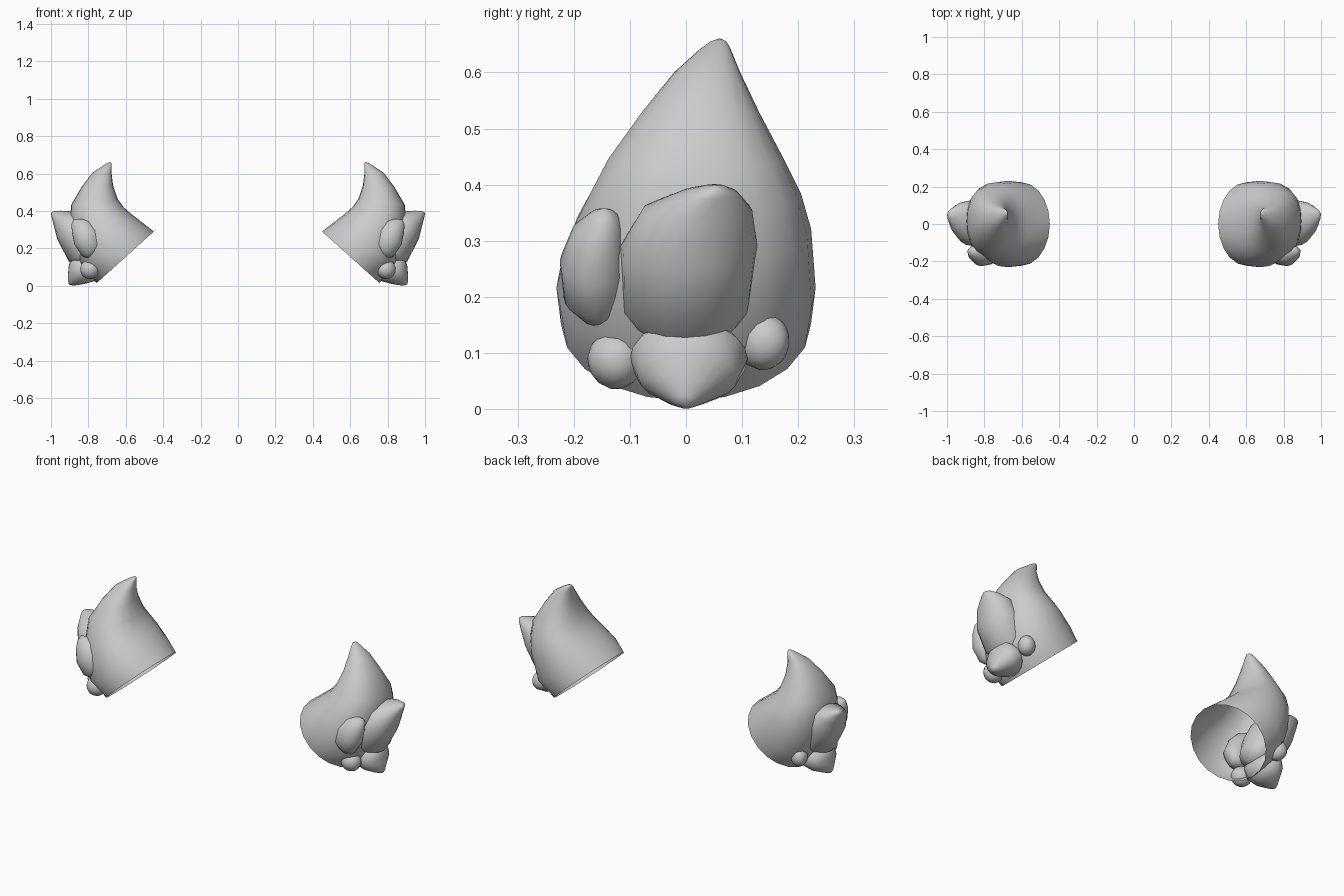
import bpy, bmesh, math
from mathutils import Vector

if "Cube" in bpy.data.objects:
    bpy.data.objects.remove(bpy.data.objects["Cube"])

SIDES = 20


def finish(obj):
    # mirror each part to the other shoulder, smooth shading
    m = obj.modifiers.new("mirror", 'MIRROR')
    m.use_axis = (True, False, False)
    for p in obj.data.polygons:
        p.use_smooth = True


def make_object(name, bm):
    bmesh.ops.recalc_face_normals(bm, faces=bm.faces[:])
    me = bpy.data.meshes.new(name)
    bm.to_mesh(me)
    bm.free()
    obj = bpy.data.objects.new(name, me)
    bpy.context.collection.objects.link(obj)
    finish(obj)
    return obj


def loft(name, rings, tip, start=None, square=2.0):
    """rings: (inner x, inner z, outer x, outer z, y half-width, y centre)"""
    bm = bmesh.new()
    loops = []
    for k, (ix, iz, ox, oz, hw, cy) in enumerate(rings):
        c = Vector(((ix + ox) / 2, cy, (iz + oz) / 2))
        u = Vector(((ox - ix) / 2, 0, (oz - iz) / 2))
        v = Vector((0, hw, 0))
        n = square if k else 2.0      # the first ring stays round
        loop = []
        for i in range(SIDES):
            a = 2 * math.pi * i / SIDES
            r = (abs(math.cos(a)) ** n + abs(math.sin(a)) ** n) ** (-1 / n)
            loop.append(bm.verts.new(c + (u * math.cos(a) + v * math.sin(a)) * r))
        loops.append(loop)
    for a, b in zip(loops, loops[1:]):
        for i in range(SIDES):
            j = (i + 1) % SIDES
            bm.faces.new((a[i], a[j], b[j], b[i]))
    for point, loop in ((tip, loops[-1]), (start, loops[0])):
        if point:
            p = bm.verts.new(point)
            for i in range(SIDES):
                bm.faces.new((loop[i], loop[(i + 1) % SIDES], p))
    return make_object(name, bm)


def knob(name, centre, radii, direction):
    # small rounded stud with its pole facing outward
    bm = bmesh.new()
    bmesh.ops.create_uvsphere(bm, u_segments=14, v_segments=8, radius=1)
    rot = Vector(direction).to_track_quat('Z', 'Y')
    for v in bm.verts:
        v.co = rot @ Vector(v.co[i] * radii[i] for i in range(3)) + Vector(centre)
    make_object(name, bm)


# main curved horn, open at the shoulder end
loft("main_horn", [
    (.45, .29, .755, .015, .223, .0),
    (.505, .333, .845, .10, .231, .0),
    (.57, .383, .89, .26, .212, .011),
    (.61, .418, .897, .35, .188, .017),
    (.643, .463, .893, .43, .156, .018),
    (.668, .535, .838, .525, .104, .026),
    (.676, .60, .78, .603, .058, .038),
    (.675, .642, .725, .640, .028, .052),
    (.676, .656, .70, .655, .014, .058),
], (.684, .06, .661), square=2.3)

# large outer spike
loft("outer_spike", [
    (.71, .17, .80, .09, .08, .0),
    (.73, .25, .905, .13, .115, .0),
    (.77, .33, .967, .25, .122, .005),
    (.83, .38, .987, .33, .098, .02),
    (.90, .398, .998, .375, .05, .042),
    (.95, .401, 1.0, .390, .022, .05),
], (.985, .05, .400), (.73, 0, .10))

# front spike
loft("front_spike", [
    (.725, .20, .79, .14, .04, -.145),
    (.725, .24, .835, .16, .058, -.16),
    (.755, .305, .875, .22, .062, -.163),
    (.795, .345, .888, .285, .047, -.157),
    (.835, .358, .89, .33, .026, -.147),
], (.875, -.145, .358), (.74, -.14, .155))

# lower spike
loft("lower_spike", [
    (.74, .08, .82, .17, .08, .0),
    (.765, .025, .892, .155, .105, .005),
    (.82, .010, .906, .10, .088, .004),
    (.86, .003, .909, .052, .045, .0),
    (.885, .001, .909, .025, .02, .0),
], (.904, 0, .006), (.765, 0, .13))

# small studs beside the lower spike
knob("front_stud", (.792, -.125, .088), (.053, .053, .05), (.3, -1, -.2))
knob("back_stud", (.80, .137, .121), (.044, .052, .05), (.6, .8, -.1))
